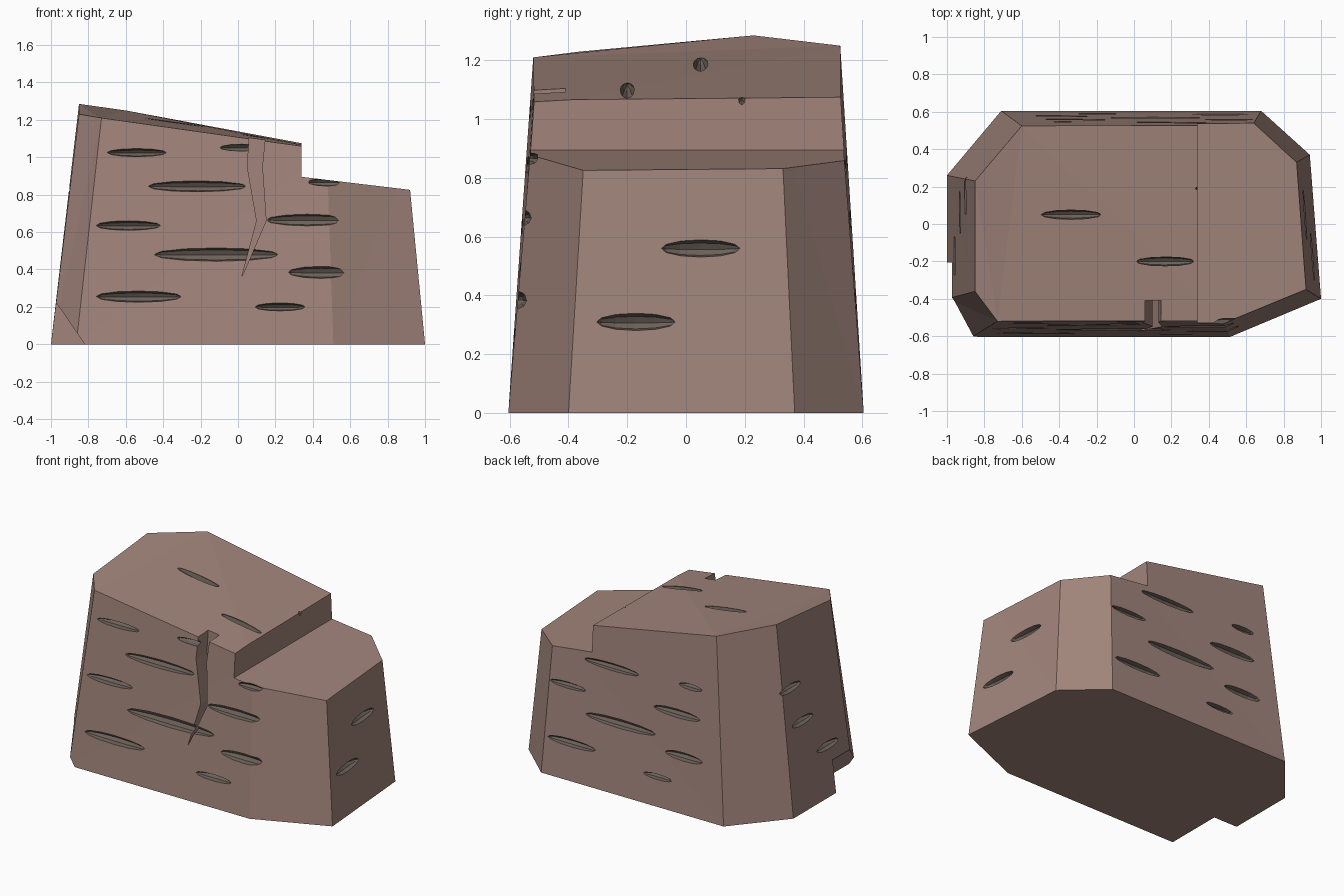
import bpy, bmesh, math
from mathutils import Matrix, Vector

if "Cube" in bpy.data.objects:
    bpy.data.objects.remove(bpy.data.objects["Cube"])


def material(name, rgb):
    m = bpy.data.materials.new(name)
    m.diffuse_color = (*rgb, 1)
    m.use_nodes = True
    m.node_tree.nodes["Principled BSDF"].inputs["Base Color"].default_value = m.diffuse_color
    return m


MATS = [material("stone", (0.36, 0.235, 0.20)), material("gouge_shade", (0.15, 0.12, 0.10))]


def make_object(name, bm):
    bm.normal_update()
    bmesh.ops.recalc_face_normals(bm, faces=bm.faces[:])
    if bm.calc_volume(signed=True) < 0:
        bmesh.ops.reverse_faces(bm, faces=bm.faces[:])
    me = bpy.data.meshes.new(name)
    bm.to_mesh(me)
    bm.free()
    for m in MATS:
        me.materials.append(m)
    ob = bpy.data.objects.new(name, me)
    bpy.context.collection.objects.link(ob)
    return ob


def loft(name, a, b):
    """Solid between two matching rings of 3D points."""
    bm = bmesh.new()
    ra, rb = [[bm.verts.new(p) for p in ring] for ring in (a, b)]
    n = len(a)
    bm.faces.new(ra[::-1])
    bm.faces.new(rb)
    for i in range(n):
        j = (i + 1) % n
        bm.faces.new((ra[i], ra[j], rb[j], rb[i]))
    bm.normal_update()
    bmesh.ops.triangulate(bm, faces=bm.faces[:])
    return make_object(name, bm)


def front_prism(name, profile, y0, y1):
    """Extrude an x-z profile along y."""
    return loft(name, [(x, y0, z) for x, z in profile], [(x, y1, z) for x, z in profile])


# Main block: eight-sided, tapering, with a slanted top
foot = [(-1, .26, 0), (-.71, .605, 0), (.68, .605, 0), (.94, .37, 0),
        (1, -.40, 0), (.51, -.605, 0), (-.865, -.605, 0), (-1, -.40, 0)]
crown = [(-.85, .23, 1.285), (-.60, .525, 1.25), (.633, .527, 1.02), (.857, .323, .98),
         (.906, -.341, .97), (.474, -.517, 1.04), (-.73, -.52, 1.21), (-.85, -.36, 1.23)]
block = loft("stone_block", foot, crown)

# Step cut out of the right end of the top
step = front_prism("step_cutter", [(.34, .895), (1.2, .792), (1.2, 1.6), (.34, 1.6)], -1, 1)

# Chip off the lower front left corner
chip = front_prism("chip_cutter", [(-.97, .22), (-.752, -.1), (-1.3, -.1), (-1.3, .22)], -1, -.205)

# Crack running down the front from the top edge
crack = front_prism("crack_cutter", [(.06, 1.3), (.06, 1.1), (.05, .95), (.10, .66), (.02, .36),
                                     (.06, .45), (.15, .66), (.13, .95), (.145, 1.1), (.145, 1.3)],
                    -.8, -.41)

# Long pointed gouges, all gathered in one cutter
gouges = bmesh.new()


def gouge(loc, long_dir, out_dir, length, width, depth):
    x = Vector(long_dir).normalized()
    y = Vector(out_dir)
    y = (y - x * y.dot(x)).normalized()
    z = x.cross(y)
    rot = Matrix((x, y, z)).transposed().to_4x4()
    mat = (Matrix.Translation(loc) @ rot @ Matrix.Diagonal((length, depth, width, 1))
           @ Matrix.Rotation(math.pi / 2, 4, 'Y'))
    bmesh.ops.create_uvsphere(gouges, u_segments=8, v_segments=6, radius=1, matrix=mat)


# Front: x, z, half length, half width
front = [(-.54, 1.025, .16, .022), (.02, 1.052, .12, .02), (-.215, .845, .27, .031),
         (-.585, .635, .175, .026), (-.115, .48, .34, .038), (-.53, .255, .23, .031),
         (.225, .2, .135, .022), (.445, .385, .18, .034), (.37, .665, .225, .034),
         (.48, .868, .11, .024)]
for x, z, l, w in front:
    gouge((x, -.605 + .07 * z, z), (1, 0, 0), (0, -1, .07), l, w, .05)

# Back: the same pattern turned round and a little shorter
for x, z, l, w in front[2:]:
    gouge((-x * .87, .605 - .065 * z, z * .99), (1, 0, 0), (0, 1, .07), l * .8, w * .85, .045)

# Right end: y, z, half length
for y, z, l in ((.05, .56, .135), (-.17, .31, .135)):
    gouge((.97 - .078 * y - .09 * z, y, z), (-.06, .77, 0), (1, .08, .09), l, .03, .045)

# Left end
for y, z, l in ((-.17, .33, .115), (.06, .58, .115), (.15, .83, .11)):
    gouge((-1 + .12 * z, y, z), (0, 1, 0), (-1, 0, .12), l, .027, .045)

# Top: x, y, z, half length
for x, y, z, l in ((-.335, .05, 1.182, .165), (.165, -.2, 1.092, .16), (.48, .19, 1.045, .16)):
    gouge((x, y, z), (1, 0, -.16), (.16, 0, 1), l, .026, .038)

for f in gouges.faces:
    f.material_index = 1
gouge_cutter = make_object("gouge_cutter", gouges)


def carve(target, cutter):
    """Subtract the cutter, moving to the next solver if one gives nothing."""
    cutter.hide_render = True
    for solver in ('EXACT', 'MANIFOLD', 'FLOAT'):
        mod = target.modifiers.new("carve", 'BOOLEAN')
        mod.operation = 'DIFFERENCE'
        mod.solver = solver
        mod.object = cutter
        bpy.context.view_layer.update()
        graph = bpy.context.evaluated_depsgraph_get()
        result = bpy.data.meshes.new_from_object(target.evaluated_get(graph))
        target.modifiers.clear()
        if len(result.polygons) > 6:
            target.data = result
            break
    bpy.data.objects.remove(cutter)


# Carve the block
for tool in (step, chip, crack, gouge_cutter):
    carve(block, tool)
